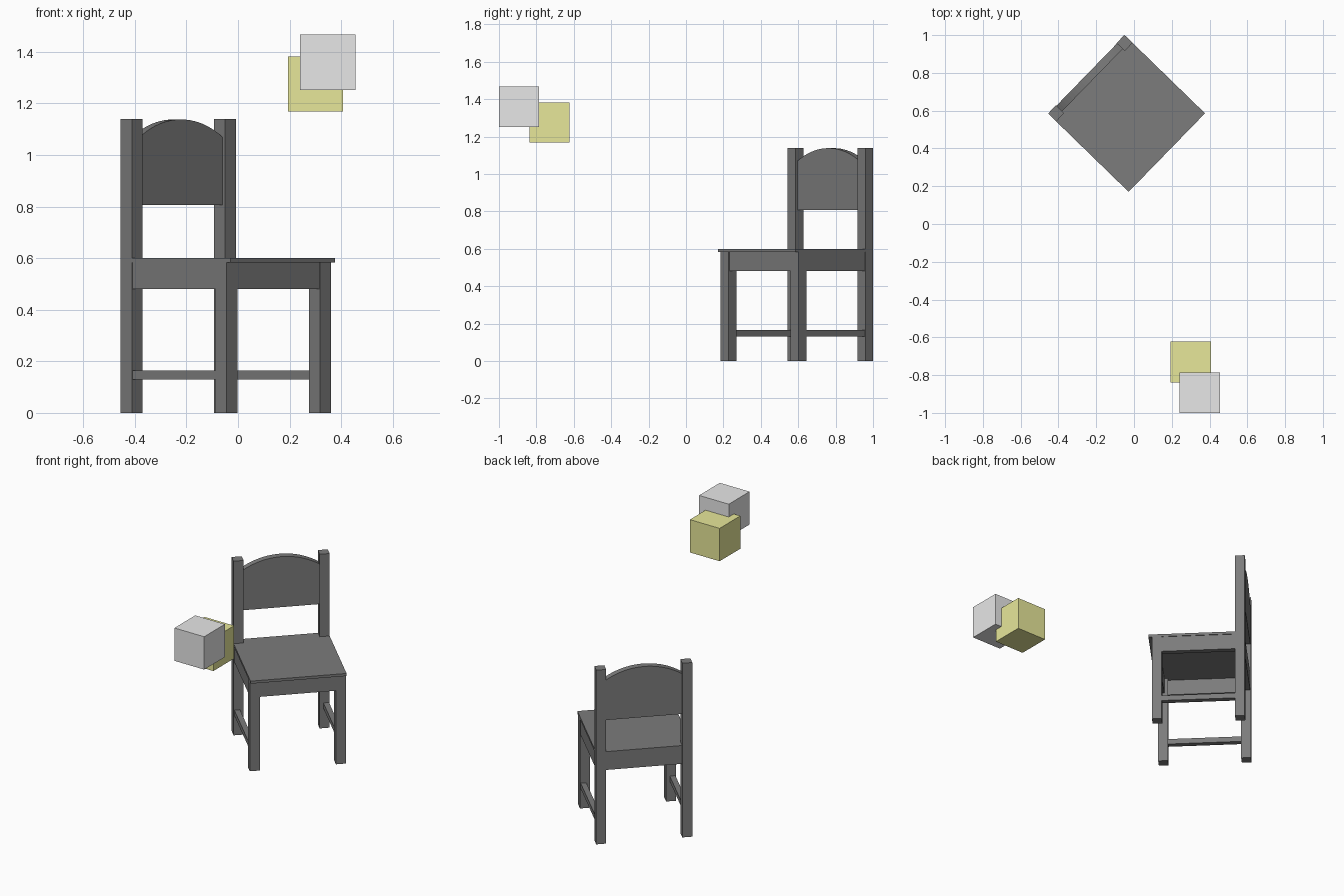
import bpy
import bmesh
import math
from mathutils import Matrix

cube = bpy.data.objects.get("Cube")
if cube:
    bpy.data.objects.remove(cube, do_unlink=True)


def material(name, rgb):
    mat = bpy.data.materials.new(name)
    mat.use_nodes = True
    color = (*rgb, 1.0)
    mat.diffuse_color = color
    mat.node_tree.nodes["Principled BSDF"].inputs["Base Color"].default_value = color
    return mat


charcoal = material("charcoal", (0.2, 0.2, 0.2))
light_grey = material("light_grey", (0.8, 0.8, 0.8))
pale_yellow = material("pale_yellow", (0.8, 0.8, 0.32))

# Chair frame: local x runs along the back, local -y points to the chair front
W, POST, FRONT = 0.58, 0.06, 0.573
CHAIR = Matrix.Translation((-0.455, 0.585, 0)) @ Matrix.Rotation(math.radians(45.8), 4, "Z")


def prism(name, outline, depth, mat, matrix):
    """Extrude a flat outline of 3D points by a depth vector."""
    bm = bmesh.new()
    face = bm.faces.new([bm.verts.new(p) for p in outline])
    extruded = bmesh.ops.extrude_face_region(bm, geom=[face])["geom"]
    verts = [g for g in extruded if isinstance(g, bmesh.types.BMVert)]
    bmesh.ops.translate(bm, verts=verts, vec=depth)
    bmesh.ops.recalc_face_normals(bm, faces=bm.faces)
    mesh = bpy.data.meshes.new(name)
    bm.to_mesh(mesh)
    bm.free()
    mesh.materials.append(mat)
    obj = bpy.data.objects.new(name, mesh)
    obj.matrix_world = matrix
    bpy.context.collection.objects.link(obj)
    return obj


def box(name, x, y, z, mat=charcoal, matrix=CHAIR):
    outline = [(x[0], y[0], z[0]), (x[1], y[0], z[0]),
               (x[1], y[1], z[0]), (x[0], y[1], z[0])]
    return prism(name, outline, (0, 0, z[1] - z[0]), mat, matrix)


# Legs, side rails and side stretchers
for side, x0, inset in (("right", 0, 0.004), ("left", W - POST, 0.022)):
    span = (x0, x0 + POST)
    rail = (x0 + inset, x0 + inset + 0.034)
    between = (-FRONT + POST, -POST)
    box(f"{side}_back_post", span, (-POST, 0), (0, 1.14))
    box(f"{side}_front_leg", span, (-FRONT, -FRONT + POST), (0, 0.583))
    box(f"{side}_apron", rail, between, (0.48, 0.583))
    box(f"{side}_stretcher", rail, between, (0.13, 0.165))

# Front and back aprons
inner = (POST, W - POST)
box("front_apron", inner, (-FRONT + 0.004, -FRONT + 0.038) [::1], (0.48, 0.583))
box("back_apron", inner, (-0.038, -0.004), (0.48, 0.583))

# Seat board, notched around the back posts
seat = [(0, -0.595), (W, -0.595), (W, -POST), (W - POST, -POST),
        (W - POST, -0.004), (POST, -0.004), (POST, -POST), (0, -POST)]
prism("seat", [(x, y, 0.583) for x, y in seat], (0, 0, 0.017), charcoal, CHAIR)

# Back panel with an arched top
half, sag, steps = W / 2 - POST, 0.068, 20
radius = (half ** 2 + sag ** 2) / (2 * sag)
sweep = math.asin(half / radius)
panel = [(POST, -0.003, 0.807), (W - POST, -0.003, 0.807)]
for i in range(steps + 1):
    t = sweep * (1 - 2 * i / steps)
    panel.append((W / 2 + radius * math.sin(t), -0.003,
                  1.138 - radius * (1 - math.cos(t))))
prism("back_panel", panel, (0, -0.042, 0), charcoal, CHAIR)

# Two floating overlapping cubes
WORLD = Matrix.Identity(4)
box("grey_block", (0.24, 0.455), (-1.0, -0.785), (1.252, 1.467), light_grey, WORLD)
box("yellow_block", (0.193, 0.408), (-0.838, -0.623), (1.168, 1.383), pale_yellow, WORLD)
